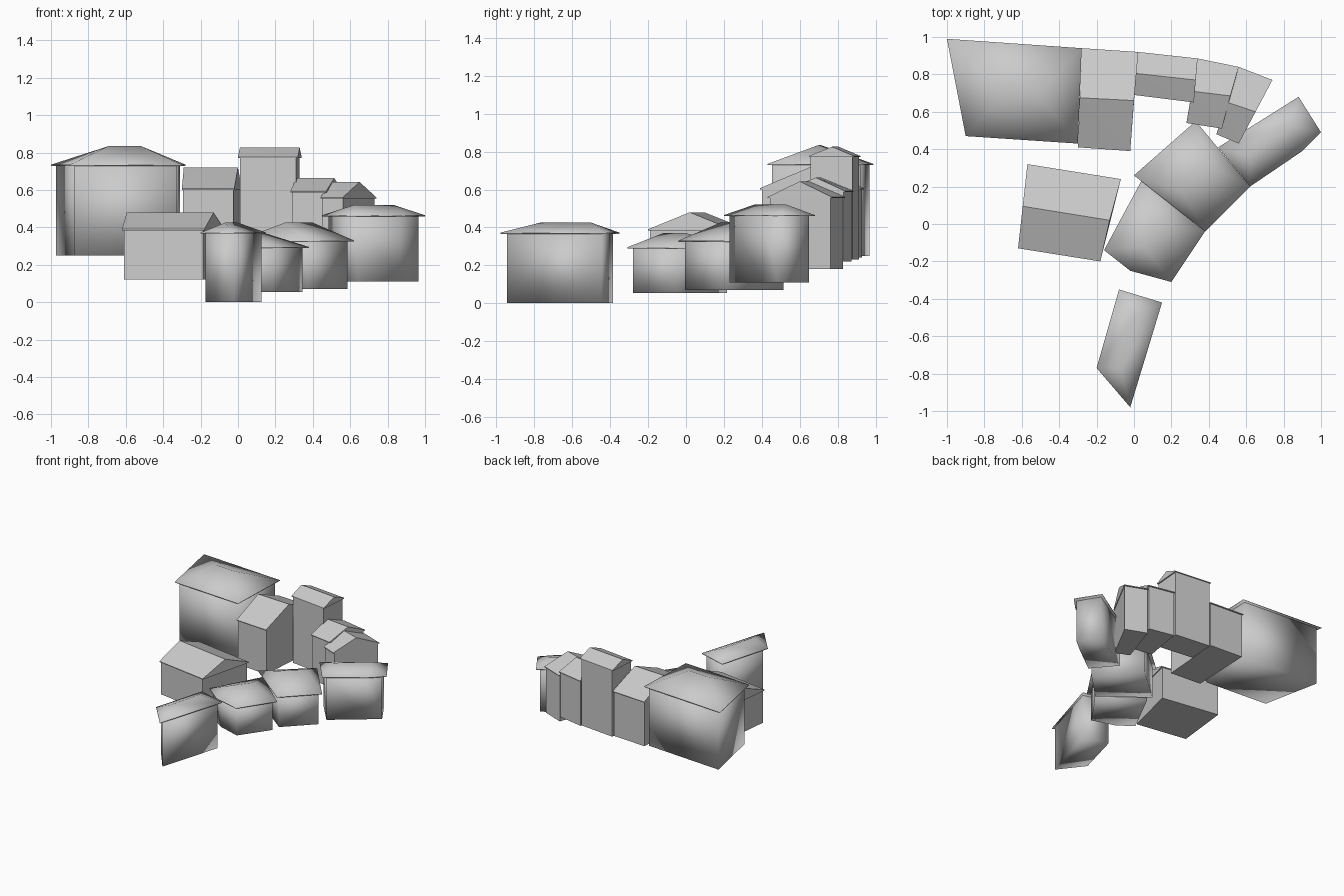
import bpy, bmesh
from mathutils import Vector

if "Cube" in bpy.data.objects:
    bpy.data.objects.remove(bpy.data.objects["Cube"])


def hull_object(name, points, smooth):
    """Closed convex solid around the given points."""
    bm = bmesh.new()
    for p in points:
        bm.verts.new(p)
    bmesh.ops.convex_hull(bm, input=bm.verts[:])
    loose = [v for v in bm.verts if not v.link_faces]
    bmesh.ops.delete(bm, geom=loose, context='VERTS')
    bmesh.ops.recalc_face_normals(bm, faces=bm.faces[:])
    for f in bm.faces:
        f.smooth = smooth
    mesh = bpy.data.meshes.new(name)
    bm.to_mesh(mesh)
    bm.free()
    bpy.context.collection.objects.link(bpy.data.objects.new(name, mesh))


def house(name, plan, ridge, base, eave, top, smooth=False):
    """Walls on a footprint plus an overhanging roof up to a ridge line."""
    pts = [Vector(p) for p in plan]
    mid = sum(pts, Vector((0, 0))) / len(pts)
    inset = 0.035 if smooth else 0.012
    inner = [p - (p - mid).normalized() * inset for p in pts]
    hull_object(name + "_walls",
                [(p.x, p.y, z) for p in inner for z in (base, eave)], smooth)
    hull_object(name + "_roof",
                [(p.x, p.y, z) for p in pts for z in (eave - 0.006, eave)]
                + [(x, y, top) for x, y in ridge], smooth)


# Smooth hipped-roof houses
house("large_house", [(-1, .99), (-.28, .94), (-.30, .43), (-.90, .47)],
      [(-.69, .71), (-.52, .70)], .25, .735, .835, True)
house("east_house", [(.88, .68), (1, .49), (.90, .39), (.62, .20), (.45, .41)],
      [(.62, .36), (.83, .53)], .11, .465, .52, True)
house("middle_house", [(.33, .55), (.62, .20), (.38, -.04), (0, .26)],
      [(.25, .18), (.40, .32)], .07, .33, .425, True)
house("corner_house", [(.05, .25), (.38, -.04), (.20, -.31), (-.02, -.25), (-.16, -.14)],
      [(.05, -.12), (.14, .0)], .055, .295, .37, True)
house("south_house", [(-.08, -.35), (.15, -.42), (-.02, -.98), (-.20, -.77)],
      [(0, -.50), (-.07, -.77)], 0, .372, .425, True)

# Flat-shaded gabled houses
house("west_house", [(-.57, .32), (-.07, .24), (-.18, -.20), (-.62, -.13)],
      [(-.595, .095), (-.13, .02)], .12, .39, .48)
house("back_house", [(-.28, .94), (.02, .92), (-.02, .39), (-.30, .41)],
      [(-.29, .675), (0, .66)], .24, .607, .72)
house("tall_house", [(.02, .92), (.34, .885), (.32, .65), (0, .69)],
      [(.01, .805), (.33, .77)], .23, .777, .826)
house("narrow_house", [(.34, .885), (.56, .84), (.47, .51), (.28, .54)],
      [(.31, .71), (.515, .685)], .22, .592, .663)
house("end_house", [(.56, .84), (.74, .77), (.56, .43), (.44, .48)],
      [(.50, .65), (.65, .60)], .18, .56, .643)
